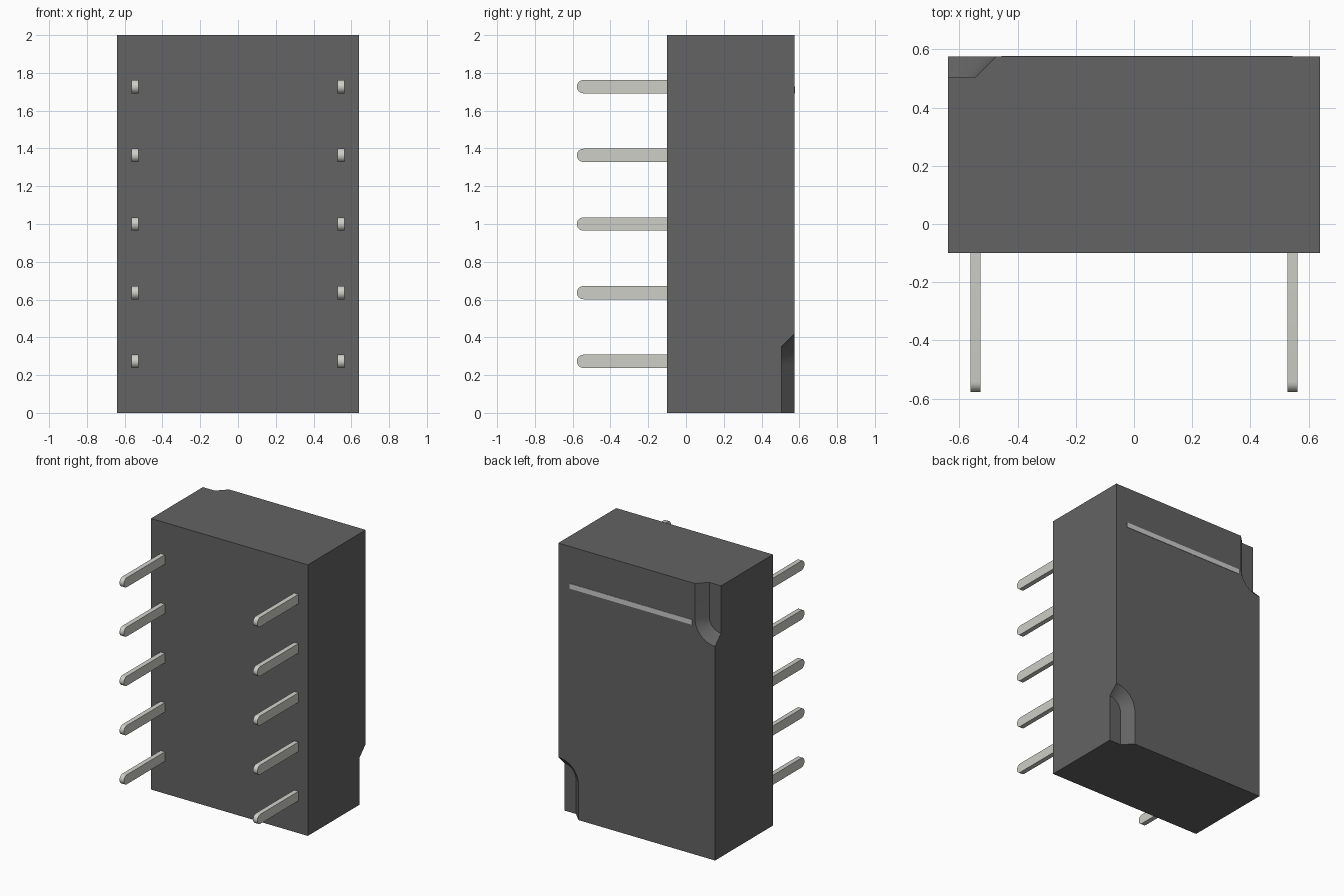
import bpy, bmesh, math

if "Cube" in bpy.data.objects:
    bpy.data.objects.remove(bpy.data.objects["Cube"])

FRONT, BACK, END = -0.10, 0.575, 0.578
HALF_W, HEIGHT = 0.64, 2.0


def material(name, color):
    m = bpy.data.materials.new(name)
    m.diffuse_color = (*color, 1)
    m.use_nodes = True
    m.node_tree.nodes["Principled BSDF"].inputs["Base Color"].default_value = m.diffuse_color
    return m


def finish(bm, name, mat=None):
    bmesh.ops.recalc_face_normals(bm, faces=bm.faces[:])
    mesh = bpy.data.meshes.new(name)
    bm.to_mesh(mesh)
    bm.free()
    obj = bpy.data.objects.new(name, mesh)
    bpy.context.collection.objects.link(obj)
    if mat:
        mesh.materials.append(mat)
    return obj


def loft(ring_a, ring_b, name, mat=None):
    """Closed solid between two matching rings of points."""
    bm = bmesh.new()
    a = [bm.verts.new(p) for p in ring_a]
    b = [bm.verts.new(p) for p in ring_b]
    n = len(a)
    bm.faces.new(a)
    bm.faces.new(b[::-1])
    for i in range(n):
        bm.faces.new((a[i], a[(i + 1) % n], b[(i + 1) % n], b[i]))
    return finish(bm, name, mat)


def box(name, x0, x1, y0, y1, z0, z1, mat):
    ring = [(x0, z0), (x1, z0), (x1, z1), (x0, z1)]
    return loft([(x, y0, z) for x, z in ring], [(x, y1, z) for x, z in ring], name, mat)


def smooth(obj):
    bpy.ops.object.select_all(action='DESELECT')
    obj.select_set(True)
    bpy.context.view_layer.objects.active = obj
    bpy.ops.object.shade_smooth_by_angle(angle=math.radians(30))


dark = material("dark_plastic", (0.125, 0.125, 0.125))
metal = material("pin_metal", (0.62, 0.62, 0.58))
stripe = material("marking_grey", (0.6, 0.6, 0.6))

# housing block
body = box("housing", -HALF_W, HALF_W, FRONT, BACK, 0, HEIGHT, dark)


# sloped, rounded corner notches in the back face, half a turn apart
def notch_ring(y, side):
    r = 0.095 + (y - 0.505)
    cz = 1.745
    pts = [(-0.9, 2.1), (-HALF_W + r, 2.1)]
    for i in range(17):
        t = math.pi / 2 * i / 16
        pts.append((-HALF_W + r * math.cos(t), cz - r * math.sin(t)))
    pts.append((-0.9, cz - r))
    return [(side * x, y, 1 + side * (z - 1)) for x, z in pts]


for side in (1, -1):
    cutter = loft(notch_ring(0.505, side), notch_ring(0.645, side), "notch_cutter")
    cutter.hide_render = True
    mod = body.modifiers.new("notch", 'BOOLEAN')
    mod.operation = 'DIFFERENCE'
    mod.solver = 'EXACT'
    mod.object = cutter
    bpy.context.view_layer.objects.active = body
    bpy.ops.object.modifier_apply(modifier=mod.name)
    bpy.data.objects.remove(cutter)
smooth(body)

# raised stripe on the back face
box("back_stripe", -0.455, 0.545, BACK - 0.01, END, 1.69, 1.727, stripe)

# two rows of five pins with rounded tips
R, HALF_T = 0.035, 0.0175
for side, label in ((-1, "left"), (1, "right")):
    for k in range(5):
        z, x = 1 + (k - 2) * 0.3635, side * 0.545
        profile = [(FRONT + 0.02, z + R)]
        for i in range(13):
            t = math.pi / 2 + math.pi * i / 12
            profile.append((-END + R + R * math.cos(t), z + R * math.sin(t)))
        profile.append((FRONT + 0.02, z - R))
        pin = loft([(x - HALF_T, y, zz) for y, zz in profile],
                   [(x + HALF_T, y, zz) for y, zz in profile],
                   f"{label}_pin_{k + 1}", metal)
        smooth(pin)
